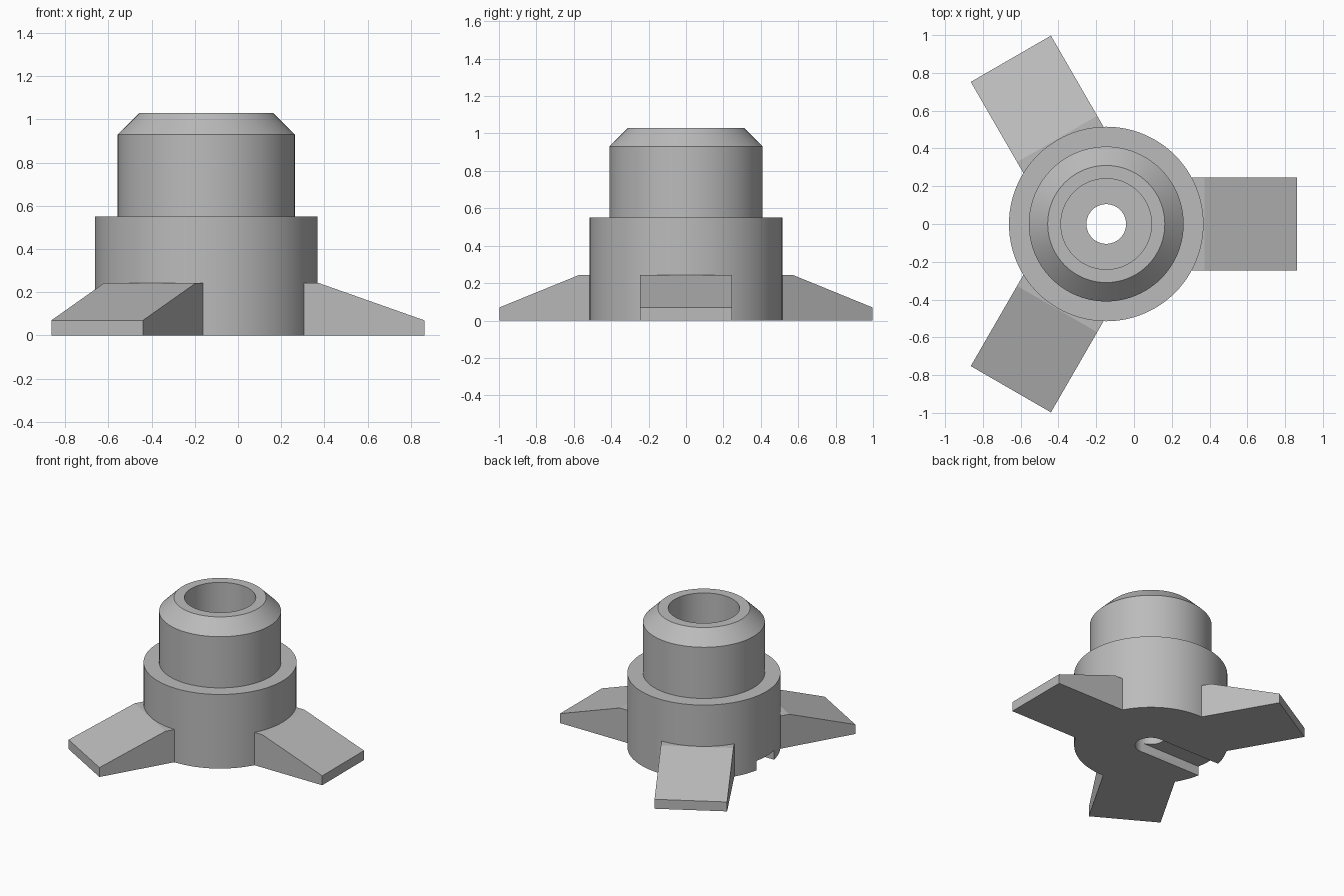
import bpy, bmesh, math
from mathutils import Matrix, Vector

if "Cube" in bpy.data.objects:
    bpy.data.objects.remove(bpy.data.objects["Cube"], do_unlink=True)

CENTRE_X = -0.147   # axis of the hub
SEGMENTS = 96

grey = bpy.data.materials.new("plain grey")
grey.use_nodes = True
colour = (0.5, 0.5, 0.5, 1)
grey.diffuse_color = colour
grey.node_tree.nodes["Principled BSDF"].inputs["Base Color"].default_value = colour


def make_object(name, bm):
    bmesh.ops.recalc_face_normals(bm, faces=bm.faces)
    mesh = bpy.data.meshes.new(name)
    bm.to_mesh(mesh)
    bm.free()
    mesh.materials.append(grey)
    obj = bpy.data.objects.new(name, mesh)
    obj.location.x = CENTRE_X
    bpy.context.collection.objects.link(obj)
    return obj


def activate(obj):
    bpy.ops.object.select_all(action='DESELECT')
    obj.select_set(True)
    bpy.context.view_layer.objects.active = obj


def lathe(name, profile):
    """Spin a closed (radius, height) outline around the vertical axis."""
    bm = bmesh.new()
    verts = [bm.verts.new((r, 0, z)) for r, z in profile]
    edges = [bm.edges.new((v, verts[i - 1])) for i, v in enumerate(verts)]
    bmesh.ops.spin(bm, geom=verts + edges, cent=(0, 0, 0), axis=(0, 0, 1),
                   angle=math.tau, steps=SEGMENTS, use_merge=True)
    bmesh.ops.remove_doubles(bm, verts=bm.verts, dist=1e-5)
    return make_object(name, bm)


def wedge(name, outline, half_width, angle):
    """Extrude a side outline across its width and turn it about the axis."""
    bm = bmesh.new()
    face = bm.faces.new([bm.verts.new((r, -half_width, z)) for r, z in outline])
    new = bmesh.ops.extrude_face_region(bm, geom=[face])["geom"]
    bmesh.ops.translate(bm, vec=Vector((0, 2 * half_width, 0)),
                        verts=[g for g in new if isinstance(g, bmesh.types.BMVert)])
    bmesh.ops.transform(bm, matrix=Matrix.Rotation(angle, 4, 'Z'), verts=bm.verts)
    return make_object(name, bm)


# Stepped hub with chamfered neck, wide bore and narrow through hole
hub = lathe("hub", [
    (0.105, 0), (0.515, 0), (0.515, 0.55), (0.41, 0.55), (0.41, 0.93),
    (0.31, 1.03), (0.24, 1.03), (0.24, 0.22), (0.105, 0.22)])

# Slot under the hub, from the hole out to the rim
cutter = wedge("slot_cutter", [(0, -0.1), (0.7, -0.1), (0.7, 0.07), (0, 0.07)],
               0.103, math.pi)
cutter.hide_render = True
activate(hub)
cut = hub.modifiers.new("slot", 'BOOLEAN')
cut.operation = 'DIFFERENCE'
cut.solver = 'EXACT'
cut.object = cutter
bpy.ops.object.modifier_apply(modifier=cut.name)
bpy.data.objects.remove(cutter, do_unlink=True)
activate(hub)
bpy.ops.object.shade_smooth_by_angle(angle=math.radians(30))

# Three sloping feet around the hub
foot_outline = [(0.45, 0), (1.01, 0), (1.01, 0.07), (0.52, 0.243), (0.45, 0.243)]
for i, side in enumerate(("left", "back", "front")):
    wedge(side + "_foot", foot_outline, 0.245, i * math.tau / 3)
